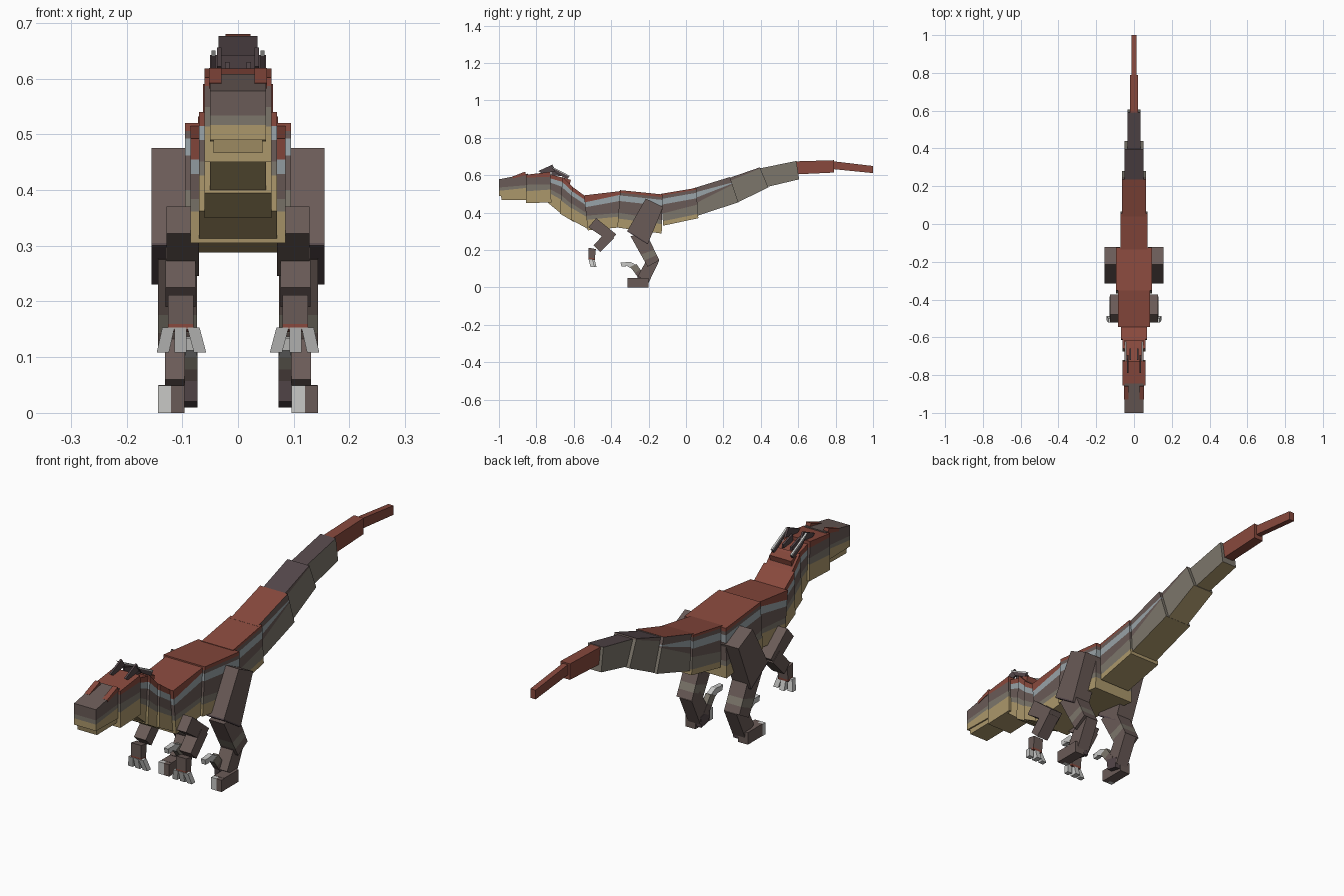
import bpy, bmesh

if "Cube" in bpy.data.objects:
    bpy.data.objects.remove(bpy.data.objects["Cube"])

# Flat colours (linear)
def lin(h):
    c = [int(h[i:i + 2], 16) / 255 for i in (0, 2, 4)]
    return [x / 12.92 if x <= 0.04045 else ((x + 0.055) / 1.055) ** 2.4 for x in c]

MATS = {}
for key, label, code in (("red", "rust red", "88493d"), ("brown", "grey brown", "6a5b57"),
                         ("dark", "dark brown", "54474a"), ("taupe", "taupe", "7c766b"),
                         ("blue", "blue grey", "98a3a8"), ("tan", "belly tan", "ab976b"),
                         ("white", "claw white", "c8c8c6")):
    m = bpy.data.materials.new(label)
    m.diffuse_color = (*lin(code), 1)
    m.use_nodes = True
    m.node_tree.nodes["Principled BSDF"].inputs["Base Color"].default_value = m.diffuse_color
    MATS[key] = m
KEYS = list(MATS)


def slab(name, quad, x0, x1, bands=(("brown", 1),), top=None, bottom=None):
    """Block with a four-point (y, z) side outline: front top, rear top, rear bottom,
    front bottom. Bands are (colour, end fraction) from top to bottom; an end
    fraction may be a (front, rear) pair."""
    ft, rt, rb, fb = quad
    bm = bmesh.new()

    def row(f, r):
        fy, fz = (ft[i] + (fb[i] - ft[i]) * f for i in (0, 1))
        ry, rz = (rt[i] + (rb[i] - rt[i]) * r for i in (0, 1))
        return [bm.verts.new(p) for p in ((x0, fy, fz), (x1, fy, fz), (x1, ry, rz), (x0, ry, rz))]

    def face(vs, key):
        bm.faces.new(vs).material_index = KEYS.index(key)

    prev = row(0, 0)
    face(prev, top or bands[0][0])
    for key, end in bands:
        cur = row(*(end if isinstance(end, tuple) else (end, end)))
        for i in range(4):
            j = (i + 1) % 4
            face([prev[i], prev[j], cur[j], cur[i]], key)
        prev = cur
    face(prev[::-1], bottom or bands[-1][0])
    bmesh.ops.recalc_face_normals(bm, faces=bm.faces)
    me = bpy.data.meshes.new(name)
    bm.to_mesh(me)
    bm.free()
    for m in MATS.values():
        me.materials.append(m)
    ob = bpy.data.objects.new(name, me)
    bpy.context.collection.objects.link(ob)
    return ob


def body(name, quad, half, bands, top=None, bottom=None):
    return slab(name, quad, -half, half, bands, top, bottom)


def pair(name, quad, x0, x1, bands=(("brown", 1),), **kw):
    for s, side in ((1, "left"), (-1, "right")):
        slab(f"{side}_{name}", quad, s * x0, s * x1, bands, **kw)


def box(y0, y1, z0, z1):
    return ((y0, z1), (y1, z1), (y1, z0), (y0, z0))


# Head
body("snout", ((-1, .578), (-.845, .608), (-.845, .487), (-1, .49)), .05,
     (("brown", .5), ("taupe", (.7, .62)), ("tan", 1)), "brown", "tan")
body("jaw", ((-.99, .492), (-.84, .49), (-.84, .468), (-.985, .466)), .044, (("tan", 1),))
body("skull", ((-.855, .602), (-.725, .618), (-.72, .455), (-.855, .45)), .06,
     (("red", (.1, .16)), ("brown", (.35, .42)), ("taupe", .58), ("tan", 1)), "red", "tan")
pair("brow", ((-.93, .592), (-.86, .619), (-.855, .6), (-.925, .582)), .03, .052, (("red", 1),))

# Crest feathers, splayed outward toward the tips
for s, side in ((1, "left"), (-1, "right")):
    for n, (quad, x, bands) in enumerate((
            (((-.79, .622), (-.715, .656), (-.695, .622), (-.77, .61)), .03, (("dark", 1),)),
            (((-.725, .65), (-.622, .597), (-.635, .578), (-.695, .612)), .04,
             (("white", .25), ("dark", 1))),
            (((-.72, .63), (-.66, .61), (-.66, .595), (-.72, .6)), .015, (("dark", 1),)))):
        slab(f"{side}_crest_feather_{n + 1}", quad, s * x, s * (x + .008), bands)

# Neck
NECK = (("red", (.14, .12)), ("blue", (.28, .27)), ("brown", (.5, .52)), ("taupe", .64), ("tan", 1))
body("upper_neck", ((-.745, .61), (-.615, .575), (-.665, .392), (-.745, .458)), .05, NECK, "red")
body("middle_neck", ((-.66, .592), (-.575, .505), (-.6, .35), (-.675, .395)), .06, NECK, "red")
body("lower_neck", ((-.61, .54), (-.535, .485), (-.52, .31), (-.615, .362)), .07, NECK, "red")

# Torso
body("chest", ((-.545, .492), (-.35, .515), (-.362, .32), (-.525, .305)), .085,
     (("red", (.2, .1)), ("blue", (.34, .27)), ("brown", (.58, .6)), ("taupe", .7), ("tan", 1)),
     "red")
body("hips", ((-.352, .52), (-.125, .497), (-.13, .288), (-.367, .32)), .095,
     (("red", .07), ("brown", .14), ("blue", .29), ("brown", (.6, .66)), ("taupe", .76), ("tan", 1)),
     "red")

# Tail
body("tail_1", ((-.135, .5), (.055, .532), (.066, .37), (-.122, .33)), .072,
     (("red", .06), ("brown", .16), ("blue", .34), ("brown", (.62, .55)), ("taupe", .86), ("tan", 1)),
     "red")
body("tail_2", ((.04, .53), (.235, .59), (.28, .455), (.06, .383)), .063,
     (("brown", (.16, .22)), ("blue", (.36, .26)), ("brown", (.55, .3)), ("taupe", 1)),
     "red", "tan")
body("tail_3", ((.225, .583), (.395, .642), (.44, .535), (.278, .455)), .05,
     (("brown", (.12, .05)), ("taupe", 1)), "dark", "tan")
body("tail_4", ((.393, .636), (.59, .676), (.605, .578), (.425, .535)), .035,
     (("taupe", 1),), "dark", "tan")
body("tail_5", ((.59, .674), (.79, .68), (.79, .614), (.6, .605)), .022, (("red", 1),))
body("tail_tip", ((.79, .674), (1, .649), (1, .611), (.79, .632)), .012, (("red", 1),))

# Hind legs
pair("thigh", ((-.215, .475), (-.122, .43), (-.205, .23), (-.315, .3)), .074, .155,
     (("brown", .97), ("dark", 1)))
pair("shin", ((-.297, .275), (-.21, .285), (-.143, .145), (-.205, .11)), .074, .144,
     (("brown", .6), ("taupe", .8), ("brown", 1)))
pair("ankle", ((-.2, .165), (-.143, .143), (-.2, .025), (-.258, .06)), .074, .131)
pair("foot", box(-.295, -.2, 0, .05), .097, .143)
for s, side in ((1, "left"), (-1, "right")):
    # Outer half of each foot front is the pale toe claw, the inner half a brown toe
    slab(f"{side}_toe_claw", box(-.313, -.295, 0, .049), s * .12 - .024, s * .12, (("white", 1),))
    slab(f"{side}_toe", box(-.313, -.295, 0, .049), s * .12, s * .12 + .024)
pair("inner_toe_base", ((-.26, .068), (-.2, .055), (-.205, .01), (-.255, .02)), .073, .096,
     (("dark", 1),))
pair("inner_toe", ((-.298, .11), (-.265, .125), (-.222, .065), (-.25, .045)), .073, .096,
     (("taupe", .5), ("brown", 1)))
pair("sickle_claw", ((-.348, .132), (-.3, .137), (-.265, .12), (-.29, .1)), .074, .095,
     (("white", 1),))
pair("sickle_claw_tip", ((-.35, .134), (-.325, .134), (-.32, .112), (-.345, .112)), .075, .094,
     (("white", 1),))

# Arms
pair("upper_arm", ((-.48, .37), (-.372, .283), (-.41, .246), (-.522, .322)), .07, .128)
pair("forearm", ((-.425, .298), (-.383, .265), (-.458, .19), (-.495, .225)), .076, .13)
pair("hand", ((-.52, .212), (-.482, .205), (-.488, .145), (-.52, .15)), .08, .126,
     (("brown", .85), ("red", 1)))
for n, (x, dx) in enumerate(((.074, -.012), (.103, 0), (.13, .01))):
    for s, side in ((1, "left"), (-1, "right")):
        claw = slab(f"{side}_finger_claw_{n + 1}", box(-.522, -.5 + .01 * (n == 1), .108, .153),
                    s * (x - .011), s * (x + .011), (("white", 1),))
        # Splay the claws away from the palm
        for v in claw.data.vertices:
            t = (.153 - v.co.z) / .045
            v.co.x += s * dx * (t - .5)
            v.co.y += .012 * t
